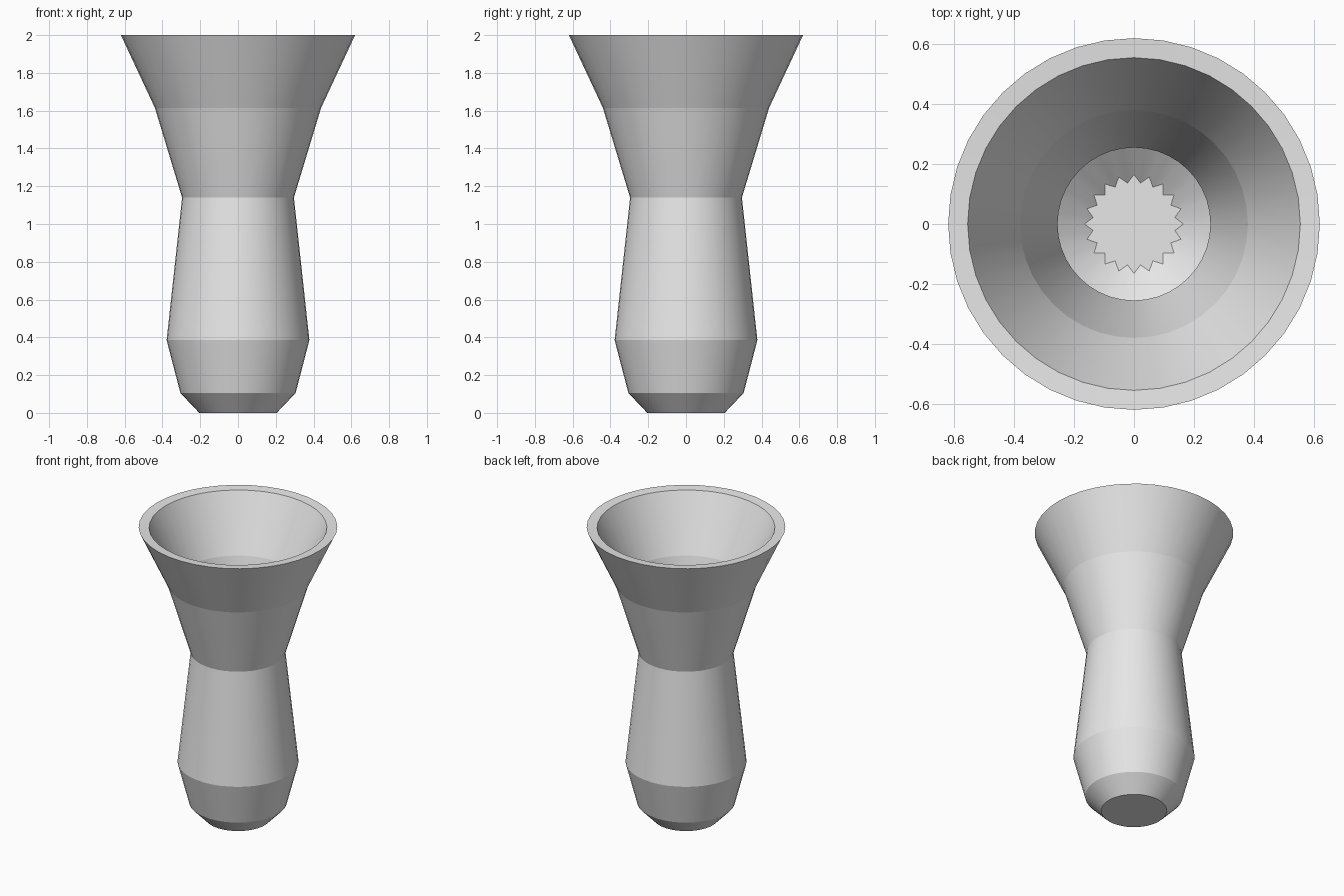
import bpy, bmesh, math

if "Cube" in bpy.data.objects:
    bpy.data.objects.remove(bpy.data.objects["Cube"])

SIDES = 40
clay = bpy.data.materials.new("pale_grey")
clay.diffuse_color = (0.8, 0.8, 0.8, 1)
clay.use_nodes = True
clay.node_tree.nodes["Principled BSDF"].inputs["Base Color"].default_value = clay.diffuse_color

# Profile (radius, height): outer wall from foot to rim, then inner wall down to the floor
profile = [(0.205, 0.0), (0.305, 0.105), (0.378, 0.385), (0.296, 1.14),
           (0.44, 1.615), (0.62, 2.0),
           (0.555, 1.995), (0.38, 1.625), (0.255, 1.14), (0.325, 0.39),
           (0.26, 0.135), (0.165, 0.05)]

bm = bmesh.new()


def ring(radius, z, dent=0.0):
    """Ring of vertices; every second one can be pulled inwards."""
    verts = []
    for i in range(SIDES):
        a = 2 * math.pi * i / SIDES
        r = radius - dent * (i % 2)
        verts.append(bm.verts.new((r * math.cos(a), r * math.sin(a), z)))
    return verts


# The floor ring is serrated
rings = [ring(r, z, 0.027 if k == len(profile) - 1 else 0)
         for k, (r, z) in enumerate(profile)]

# Walls and rim
for low, high in zip(rings, rings[1:]):
    for i in range(SIDES):
        j = (i + 1) % SIDES
        bm.faces.new((low[i], low[j], high[j], high[i]))

# Underside and inner floor
bm.faces.new(rings[0][::-1])
centre = bm.verts.new((0, 0, profile[-1][1]))
floor = rings[-1]
for i in range(SIDES):
    bm.faces.new((floor[i], floor[(i + 1) % SIDES], centre))

# Smooth around the body, crisp along every ring
for f in bm.faces:
    f.smooth = True
for r in rings:
    for i in range(SIDES):
        bm.edges.get((r[i], r[(i + 1) % SIDES])).smooth = False

mesh = bpy.data.meshes.new("vase")
bm.to_mesh(mesh)
bm.free()
mesh.materials.append(clay)
vase = bpy.data.objects.new("vase", mesh)
bpy.context.collection.objects.link(vase)
